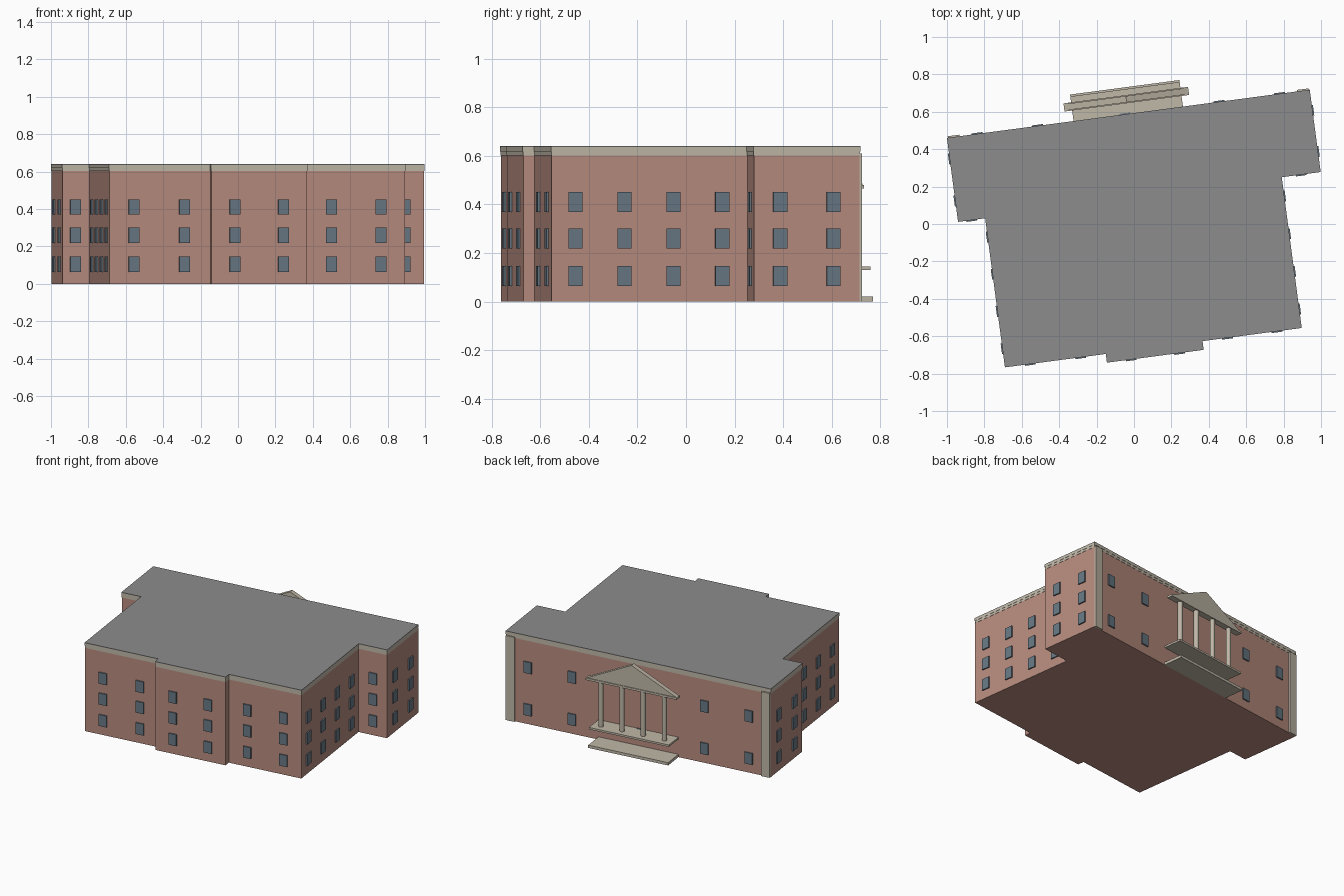
import bpy, bmesh, math
from mathutils import Matrix, Vector

if "Cube" in bpy.data.objects:
    bpy.data.objects.remove(bpy.data.objects["Cube"])

TURN = Matrix.Rotation(math.radians(7.56), 4, 'Z')


def material(name, rgb):
    m = bpy.data.materials.new(name)
    m.diffuse_color = (*rgb, 1)
    m.use_nodes = True
    m.node_tree.nodes["Principled BSDF"].inputs["Base Color"].default_value = m.diffuse_color
    return m


BRICK = material("brick", (0.474, 0.262, 0.212))
STONE = material("stone", (0.527, 0.479, 0.392))
ROOF = material("roof_grey", (0.262, 0.262, 0.27))
GLASS = material("window_glass", (0.138, 0.188, 0.231))


def finish(name, bm, mat):
    bmesh.ops.recalc_face_normals(bm, faces=bm.faces)
    bm.transform(TURN)          # the whole building stands slightly turned
    me = bpy.data.meshes.new(name)
    bm.to_mesh(me)
    bm.free()
    me.materials.append(mat)
    ob = bpy.data.objects.new(name, me)
    bpy.context.collection.objects.link(ob)
    return ob


def extrude(bm, pts, vec):
    face = bm.faces.new([bm.verts.new(p) for p in pts])
    r = bmesh.ops.extrude_face_region(bm, geom=[face])
    moved = [g for g in r["geom"] if isinstance(g, bmesh.types.BMVert)]
    bmesh.ops.translate(bm, verts=moved, vec=vec)


def box(name, mat, x0, x1, y0, y1, z0, z1):
    bm = bmesh.new()
    extrude(bm, [(x0, y0, z0), (x1, y0, z0), (x1, y1, z0), (x0, y1, z0)], (0, 0, z1 - z0))
    return finish(name, bm, mat)


# Footprint, counter-clockwise from the back left corner
BACK = 0.588
PLAN = [Vector(p) for p in (
    (-0.931, BACK), (-0.931, 0.135), (-0.785, 0.135), (-0.785, -0.669),
    (-0.241, -0.669), (-0.241, -0.716), (0.281, -0.716), (0.281, -0.669),
    (0.816, -0.669), (0.816, 0.144), (1.026, 0.144), (1.026, BACK))]
N = len(PLAN)


def edge(i):
    a, b = PLAN[i % N], PLAN[(i + 1) % N]
    d = (b - a).normalized()
    return a, b, d, Vector((d.y, -d.x))


def layer(name, mat, inset, z0, z1):
    bm = bmesh.new()
    pts = []
    for i in range(N):
        p = PLAN[i] - inset * (edge(i - 1)[3] + edge(i)[3])
        pts.append((p.x, p.y, z0))
    extrude(bm, pts, (0, 0, z1 - z0))
    finish(name, bm, mat)


# Walls, stepped cornice and flat roof
layer("walls", BRICK, 0.003, 0.0, 0.602)
layer("cornice_lower", STONE, 0.0015, 0.602, 0.618)
layer("cornice_upper", STONE, 0.0, 0.618, 0.636)
layer("flat_roof", ROOF, 0.0, 0.636, 0.64)

# Windows: thin plates spread evenly along each wall
ROWS = (0.105, 0.26, 0.41)


def windows(name, i, fractions, rows):
    a, b, d, n = edge(i)
    bm = bmesh.new()
    for f in fractions:
        c = a.lerp(b, f) - n * 0.003
        for z in rows:
            pts = [(c.x + d.x * s, c.y + d.y * s, z + t)
                   for s, t in ((-0.029, -0.041), (0.029, -0.041), (0.029, 0.041), (-0.029, 0.041))]
            extrude(bm, pts, (n.x * 0.009, n.y * 0.009, 0))
    finish(name, bm, GLASS)


WALLS = {0: ("left_wing", 2), 1: ("left_wing_front", 1), 2: ("left_side", 4),
         3: ("front_left", 2), 5: ("front_middle", 2), 7: ("front_right", 2),
         8: ("right_side", 4), 9: ("right_wing_front", 1), 10: ("right_wing", 2)}
for i, (name, count) in WALLS.items():
    windows(name + "_windows", i, [(k + 0.5) / count for k in range(count)], ROWS)
windows("back_windows", 11, [(k + 0.5) / 6 for k in (0, 1, 4, 5)], (ROWS[0], ROWS[2]))
windows("portico_window", 11, [0.51], ROWS[:1])

# Corner pilasters on the back wall
box("pilaster_left", STONE, -0.926, -0.862, BACK - 0.01, BACK + 0.008, 0, 0.61)
box("pilaster_right", STONE, 0.957, 1.021, BACK - 0.01, BACK + 0.008, 0, 0.61)

# Portico: step, landing, columns and pediment
MID = 0.047
box("portico_step", STONE, MID - 0.295, MID + 0.295, BACK - 0.004, 0.731, 0.0, 0.02)
box("portico_landing", STONE, MID - 0.295, MID + 0.295, BACK - 0.004, 0.721, 0.13, 0.144)
bm = bmesh.new()
for k in (-1.5, -0.5, 0.5, 1.5):
    bmesh.ops.create_cone(bm, cap_ends=True, segments=16, radius1=0.017, radius2=0.017, depth=0.323,
                          matrix=Matrix.Translation((MID + k * 0.156, 0.667, 0.3045)))
columns = finish("portico_columns", bm, STONE)
bpy.context.view_layer.objects.active = columns
columns.select_set(True)
bpy.ops.object.shade_smooth_by_angle()

box("pediment_base", STONE, MID - 0.336, MID + 0.336, 0.645, 0.689, 0.465, 0.48)
bm = bmesh.new()
extrude(bm, [(MID - 0.33, 0.65, 0.48), (MID + 0.33, 0.65, 0.48), (MID, 0.65, 0.64)], (0, 0.034, 0))
finish("pediment_gable", bm, STONE)
